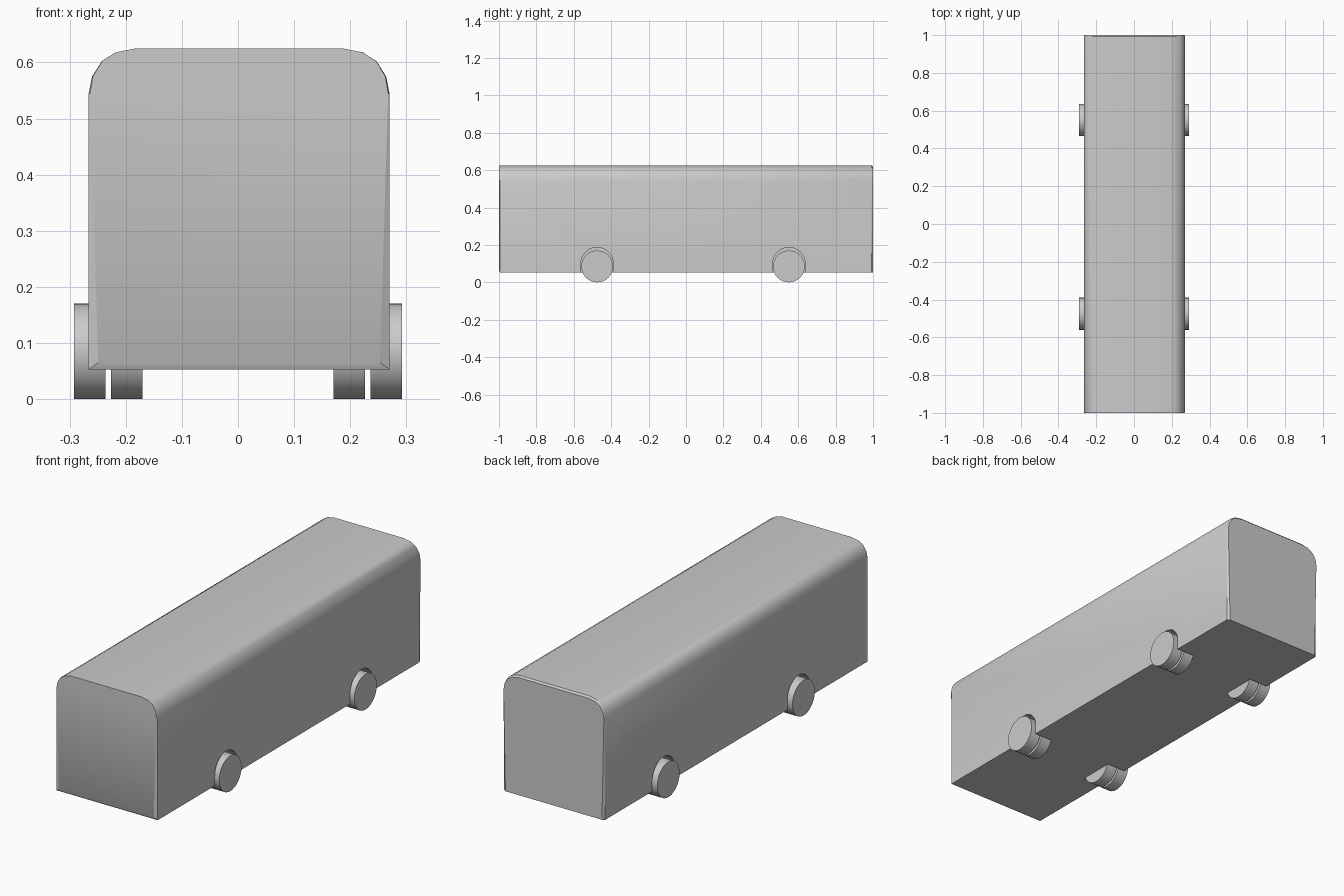
import bpy, bmesh, math

if "Cube" in bpy.data.objects:
    bpy.data.objects.remove(bpy.data.objects["Cube"])

Z0, Z1 = 0.053, 0.625


def smooth(obj, angle=30):
    bpy.ops.object.select_all(action='DESELECT')
    obj.select_set(True)
    bpy.context.view_layer.objects.active = obj
    bpy.ops.object.shade_smooth_by_angle(angle=math.radians(angle))


def loft(name, rings):
    """Skin a list of equal-length vertex rings and cap both ends."""
    bm = bmesh.new()
    loops = [[bm.verts.new(p) for p in ring] for ring in rings]
    n = len(loops[0])
    for a, b in zip(loops, loops[1:]):
        for i in range(n):
            bm.faces.new((a[i], a[(i + 1) % n], b[(i + 1) % n], b[i]))
    bm.faces.new(loops[0])
    bm.faces.new(loops[-1])
    bmesh.ops.recalc_face_normals(bm, faces=bm.faces)
    mesh = bpy.data.meshes.new(name)
    bm.to_mesh(mesh)
    bm.free()
    obj = bpy.data.objects.new(name, mesh)
    bpy.context.collection.objects.link(obj)
    return obj


# Bus body cross-section with rounded roof edges
half = [(0.268, Z0), (0.268, 0.545), (0.262, 0.575), (0.245, 0.602),
        (0.220, 0.618), (0.184, Z1)]
section = half + [(-x, z) for x, z in reversed(half)]


def ring(y, side, bottom, top):
    """Section at y: sides pulled in more towards the floor, ends trimmed."""
    pts = []
    for x, z in section:
        t = (z - Z0) / (Z1 - Z0)
        x -= math.copysign(side * (1 - t), x)
        z += bottom * max(0, 1 - 2 * t) - top * max(0, 2 * t - 1)
        pts.append((x + 0.002, y, z))
    return pts


body = loft("bus_body", [ring(-1.0, 0.017, 0.012, 0.0), ring(-0.994, 0, 0, 0),
                         ring(0.992, 0, 0, 0), ring(1.0, 0.012, 0.0, 0.008)])

# Wheels in pairs on each side, with arches cut into the body
R = 0.085
for axle, y in (("front", -0.475), ("rear", 0.55)):
    for side, s in (("left", -1), ("right", 1)):
        for place, x in (("outer", 0.264), ("inner", 0.1985)):
            bpy.ops.mesh.primitive_cylinder_add(
                vertices=32, radius=R, depth=0.056,
                location=(s * x, y, R), rotation=(0, math.pi / 2, 0))
            wheel = bpy.context.object
            wheel.name = f"{axle}_{side}_{place}_wheel"
            smooth(wheel)

        arch = [(y + 0.087 * math.cos(a), 0.1 + 0.087 * math.sin(a))
                for a in (math.pi * i / 16 for i in range(17))]
        arch += [(y - 0.087, 0.0), (y + 0.087, 0.0)]
        cutter = loft(f"{axle}_{side}_arch_cutter",
                      [[(s * x, py, pz) for py, pz in arch] for x in (0.168, 0.35)])
        cutter.hide_render = True
        cutter.hide_set(True)
        cut = body.modifiers.new(cutter.name, 'BOOLEAN')
        cut.operation = 'DIFFERENCE'
        cut.solver = 'EXACT'
        cut.object = cutter

# Bake the arches, drop the cutters and smooth the roof edges
bpy.ops.object.select_all(action='DESELECT')
bpy.context.view_layer.objects.active = body
body.select_set(True)
for m in list(body.modifiers):
    bpy.ops.object.modifier_apply(modifier=m.name)
for obj in [o for o in bpy.data.objects if o.name.endswith("_cutter")]:
    bpy.data.objects.remove(obj, do_unlink=True)
smooth(body)
